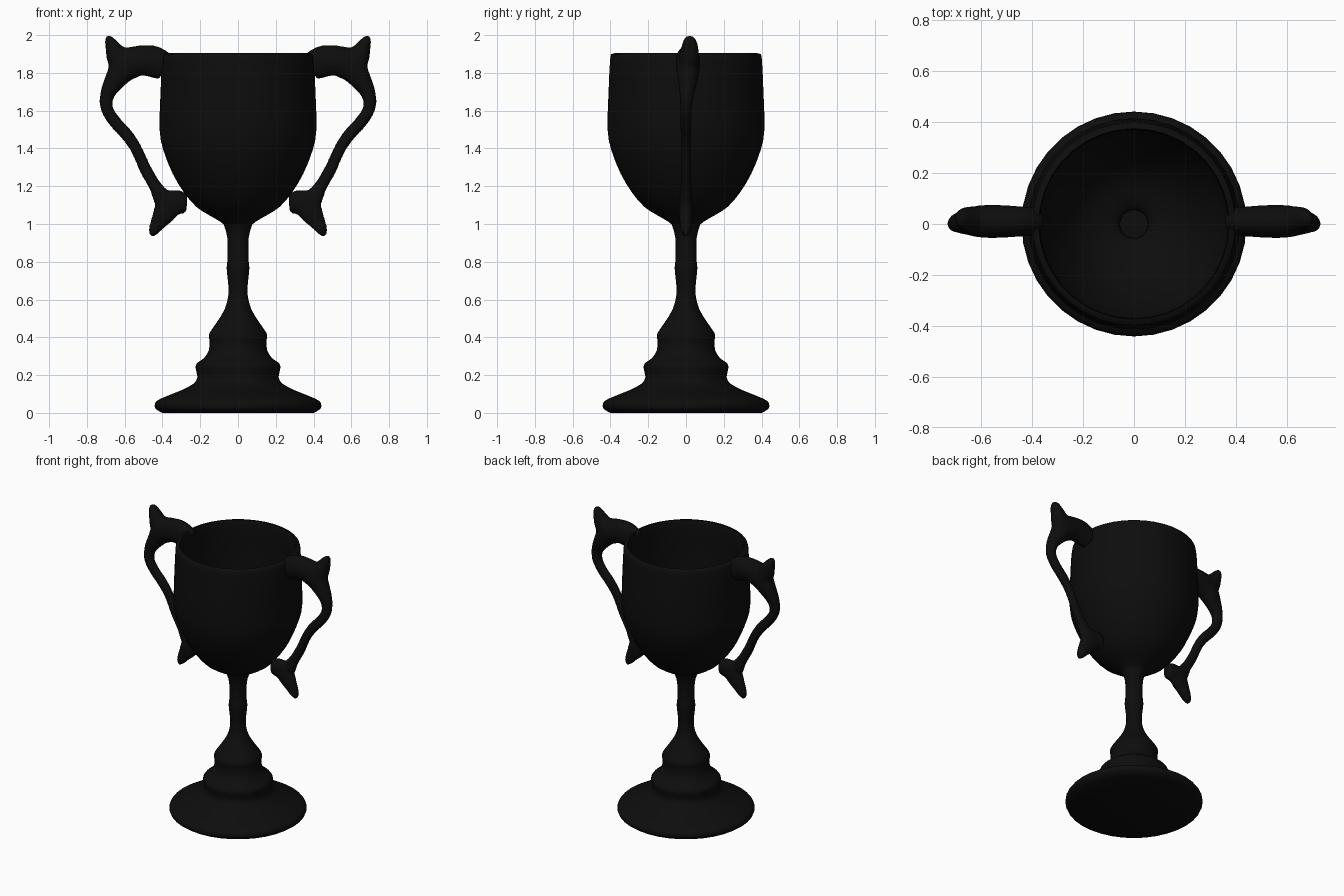
import bpy, bmesh, math
from mathutils import Vector

cube = bpy.data.objects.get("Cube")
if cube:
    bpy.data.objects.remove(cube, do_unlink=True)

black = bpy.data.materials.new("black")
black.use_nodes = True
colour = (0.004, 0.004, 0.004, 1)
black.diffuse_color = colour
black.node_tree.nodes["Principled BSDF"].inputs["Base Color"].default_value = colour


def spline(points, steps):
    """Smooth curve through points of any dimension."""
    pts = [Vector(p) for p in points]
    pts = [pts[0]] + pts + [pts[-1]]
    out = []
    for a, b, c, d in zip(pts, pts[1:], pts[2:], pts[3:]):
        for i in range(steps):
            t = i / steps
            out.append(b + (c - a) * (t / 2) + (a * 2 - b * 5 + c * 4 - d) * (t * t / 2)
                       + (b * 3 - a - c * 3 + d) * (t ** 3 / 2))
    return out + [pts[-1]]


def loft(bm, rings):
    """Skin rings of points and cap both ends."""
    loops = [[bm.verts.new(p) for p in ring] for ring in rings]
    n = len(loops[0])
    for a, b in zip(loops, loops[1:]):
        for i in range(n):
            j = (i + 1) % n
            bm.faces.new((a[i], a[j], b[j], b[i]))
    bm.faces.new(loops[0][::-1])
    bm.faces.new(loops[-1])


def finish(bm, name):
    bmesh.ops.recalc_face_normals(bm, faces=bm.faces[:])
    mesh = bpy.data.meshes.new(name)
    bm.to_mesh(mesh)
    bm.free()
    obj = bpy.data.objects.new(name, mesh)
    bpy.context.collection.objects.link(obj)
    mesh.materials.append(black)
    bpy.ops.object.select_all(action='DESELECT')
    obj.select_set(True)
    bpy.context.view_layer.objects.active = obj
    bpy.ops.object.shade_smooth_by_angle(angle=math.radians(45))
    return obj


def lathe(name, profile, sides=36):
    bm = bmesh.new()
    turns = [math.tau * i / sides for i in range(sides)]
    loft(bm, [[(r * math.cos(a), r * math.sin(a), z) for a in turns] for r, z in profile])
    return finish(bm, name)


# Stepped foot and slender stem
foot = [(.40, 0), (.435, .02), (.44, .05), (.41, .075), (.30, .12), (.235, .155), (.215, .19),
        (.225, .24), (.215, .265), (.18, .29), (.155, .33), (.15, .38), (.155, .41),
        (.14, .44), (.105, .49), (.07, .55), (.053, .61), (.05, .66), (.057, .73),
        (.06, .77), (.055, .82), (.057, .93), (.07, .98), (.085, 1.03)]
lathe("foot_and_stem", spline(foot, 2))

# Hollow bowl: outer wall, rim, inner wall and a small well in the floor
outer = [(.06, .98), (.09, 1.01), (.15, 1.045), (.22, 1.09), (.285, 1.165), (.345, 1.265),
         (.395, 1.39), (.415, 1.50), (.41, 1.70), (.402, 1.87), (.395, 1.90)]
inner = [(.375, 1.905), (.37, 1.86), (.38, 1.65), (.375, 1.48), (.355, 1.38), (.305, 1.27),
         (.24, 1.17), (.17, 1.11), (.09, 1.08), (.06, 1.06), (.055, 1.03)]
lathe("bowl", spline(outer, 2) + spline(inner, 2))

# Handle branches: x, z, half width in plane, half width in depth, depth offset
grip = [(.385, 1.83, .075, .055, .01), (.45, 1.86, .085, .06, .01), (.52, 1.865, .08, .065, .01),
        (.59, 1.84, .085, .065, .01), (.645, 1.77, .06, .055, .01), (.69, 1.69, .04, .04, .005),
        (.695, 1.615, .034, .033, 0), (.655, 1.545, .034, .03, 0), (.595, 1.48, .034, .03, 0),
        (.54, 1.40, .032, .028, 0), (.49, 1.29, .033, .028, 0), (.435, 1.195, .036, .03, 0),
        (.39, 1.13, .055, .035, 0), (.32, 1.115, .065, .04, 0), (.27, 1.11, .05, .035, 0)]
top_horn = [(.59, 1.83, .08, .06, .01), (.635, 1.885, .065, .055, .015),
            (.665, 1.94, .04, .045, .02), (.683, 1.98, .024, .032, .02),
            (.688, 2.0, .006, .01, .02)]
low_horn = [(.35, 1.13, .075, .04, 0), (.385, 1.065, .065, .038, 0),
            (.42, 1.01, .045, .034, 0), (.448, .96, .028, .028, 0), (.458, .935, .01, .012, 0)]


def branch(bm, path, side, sides=16):
    pts = spline(path, 5)
    rings = []
    for i, (x, z, w, d, y) in enumerate(pts):
        a, b = pts[max(i - 1, 0)], pts[min(i + 1, len(pts) - 1)]
        normal = Vector((a[1] - b[1], b[0] - a[0])).normalized()
        ring = []
        for k in range(sides):
            t = math.tau * k / sides
            off = normal * (w * math.cos(t))
            ring.append((side * (x + off[0]), y + d * math.sin(t), z + off[1]))
        rings.append(ring)
    loft(bm, rings)


# Mirrored handles, fused into one smooth skin each
for side, label in ((1, "left"), (-1, "right")):
    bm = bmesh.new()
    for path in (grip, top_horn, low_horn):
        branch(bm, path, side)
    handle = finish(bm, label + "_handle")
    fuse = handle.modifiers.new("fuse", 'REMESH')
    fuse.mode = 'VOXEL'
    fuse.voxel_size = 0.012
    fuse.use_smooth_shade = True
    soften = handle.modifiers.new("soften", 'SMOOTH')
    soften.factor = 0.5
    soften.iterations = 5
